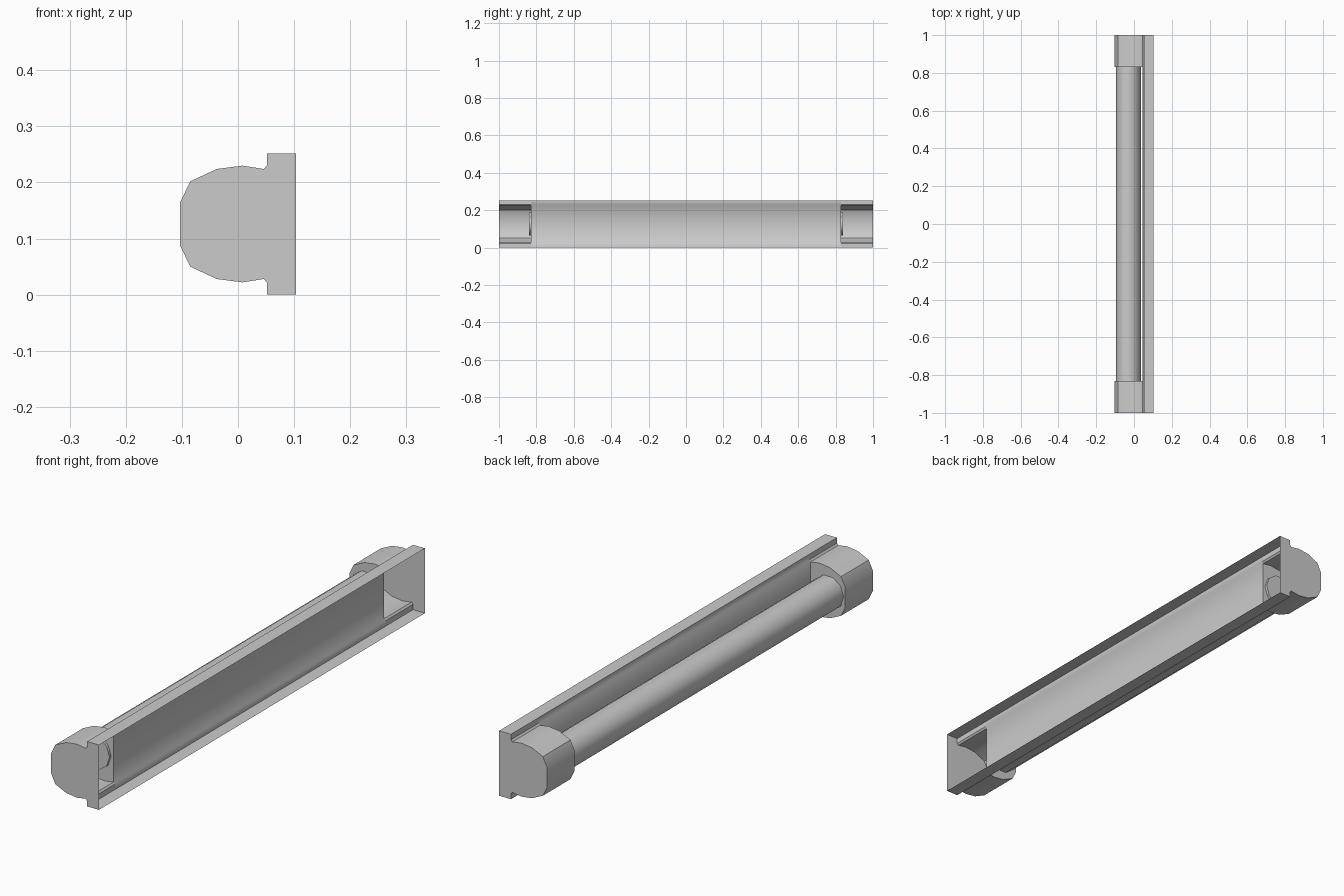
import bpy, bmesh, math

if "Cube" in bpy.data.objects:
    bpy.data.objects.remove(bpy.data.objects["Cube"], do_unlink=True)

HEIGHT = 0.252
END, INNER = 1.0, 0.83

grey = bpy.data.materials.new("plain grey")
grey.use_nodes = True
grey.diffuse_color = (0.6, 0.6, 0.6, 1)
grey.node_tree.nodes["Principled BSDF"].inputs["Base Color"].default_value = (0.6, 0.6, 0.6, 1)


def finish(bm, name, angle):
    bmesh.ops.remove_doubles(bm, verts=bm.verts, dist=0.0001)
    bmesh.ops.recalc_face_normals(bm, faces=bm.faces)
    mesh = bpy.data.meshes.new(name)
    bm.to_mesh(mesh)
    bm.free()
    mesh.materials.append(grey)
    obj = bpy.data.objects.new(name, mesh)
    bpy.context.collection.objects.link(obj)
    bpy.ops.object.select_all(action="DESELECT")
    obj.select_set(True)
    bpy.context.view_layer.objects.active = obj
    bpy.ops.object.shade_smooth_by_angle(angle=math.radians(angle))
    return obj


def sweep(bm, profile, y0, y1, closed=False):
    """Sweep an (x, z) profile along y; return the two rows of vertices."""
    rows = [[bm.verts.new((x, y, z)) for x, z in profile] for y in (y0, y1)]
    count = len(profile)
    for i in range(count if closed else count - 1):
        j = (i + 1) % count
        bm.faces.new((rows[0][i], rows[0][j], rows[1][j], rows[1][i]))
    return rows


def mirrored(lower):
    return lower + [(x, HEIGHT - z) for x, z in reversed(lower)]


# Lower halves of the symmetrical sections
rail = [(0.103, 0), (0.052, 0), (0.052, 0.021), (0.046, 0.028)]
bulge = [(0.008, 0.022), (-0.038, 0.028), (-0.085, 0.05), (-0.103, 0.087)]

# Channel with its recessed panel, open at the back
bm = bmesh.new()
sweep(bm, mirrored(rail), -INNER, INNER)
finish(bm, "mounting_channel", 50)

# Hollow end caps: flat outer end, inner wall in front of the panel
for side, name in ((-1, "front_end_cap"), (1, "rear_end_cap")):
    bm = bmesh.new()
    inner, outer = sweep(bm, mirrored(rail + bulge), side * INNER, side * END)
    bm.faces.new(outer)
    bm.faces.new(inner[len(rail) - 1:len(inner) - len(rail) + 1])
    finish(bm, name, 30)

# Round tube, its ends reaching just inside the caps
SIDES, RADIUS = 10, 0.066
ring = [(-0.03 + RADIUS * math.cos(math.tau * i / SIDES),
         HEIGHT / 2 + RADIUS * math.sin(math.tau * i / SIDES)) for i in range(SIDES)]
bm = bmesh.new()
for row in sweep(bm, ring, -INNER - 0.01, INNER + 0.01, closed=True):
    bm.faces.new(row)
finish(bm, "light_tube", 45)
